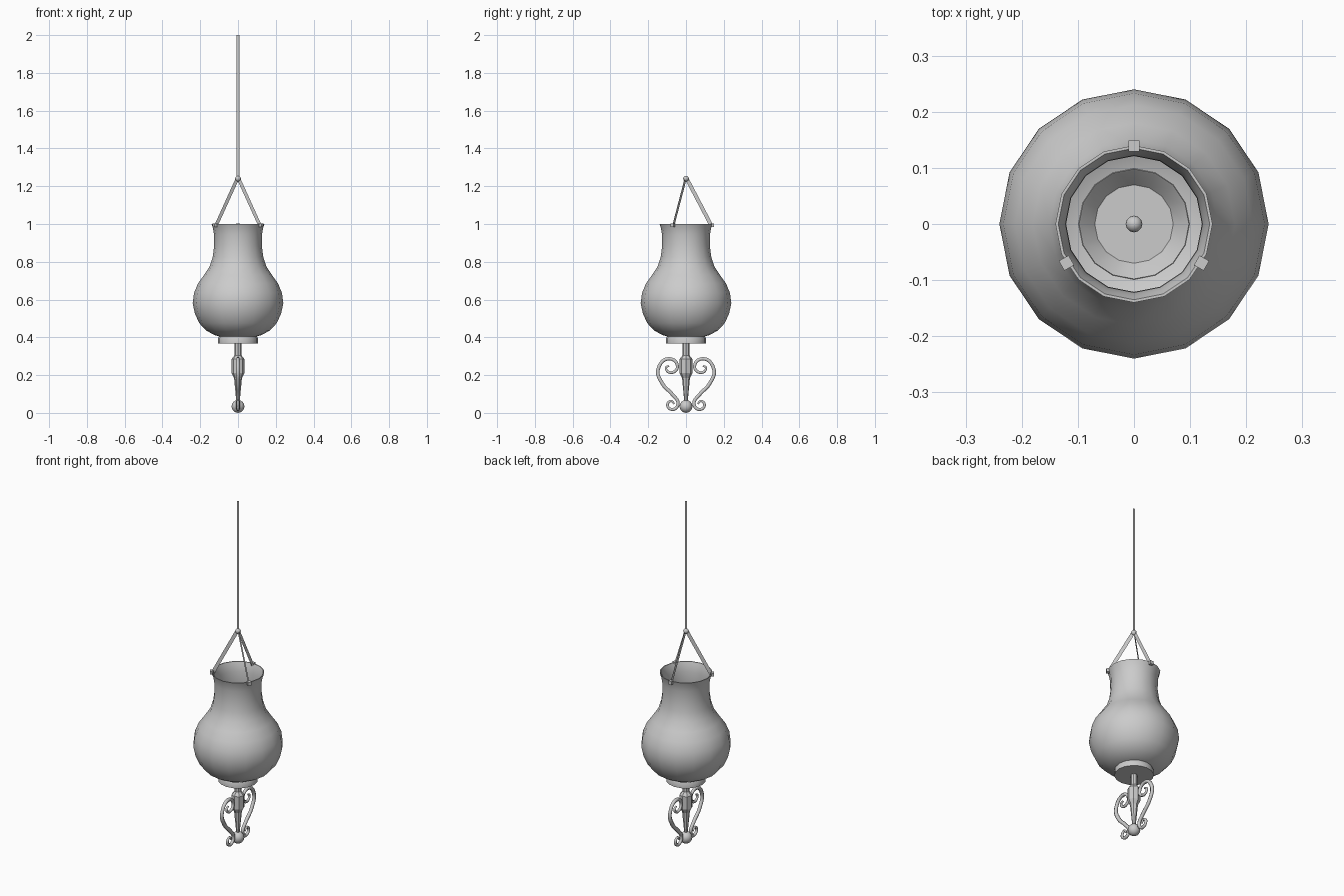
import bpy, bmesh, math
from mathutils import Matrix, Vector

cube = bpy.data.objects.get("Cube")
if cube:
    bpy.data.objects.remove(cube, do_unlink=True)

GREY = (0.6, 0.6, 0.6, 1)
grey = bpy.data.materials.new("plain_grey")
grey.use_nodes = True
grey.diffuse_color = GREY
grey.node_tree.nodes["Principled BSDF"].inputs["Base Color"].default_value = GREY


def finish(name, bm, smooth=None):
    """Turn a bmesh into a named object, optionally smoothed below an angle."""
    mesh = bpy.data.meshes.new(name)
    bm.to_mesh(mesh)
    bm.free()
    mesh.materials.append(grey)
    obj = bpy.data.objects.new(name, mesh)
    bpy.context.collection.objects.link(obj)
    if smooth:
        bpy.ops.object.select_all(action="DESELECT")
        obj.select_set(True)
        bpy.context.view_layer.objects.active = obj
        bpy.ops.object.shade_smooth_by_angle(angle=math.radians(smooth))
    return obj


def lathe(name, profile, sides, smooth=None):
    """Spin a (radius, height) profile round z."""
    bm = bmesh.new()
    verts = [bm.verts.new((r, 0, z)) for r, z in profile]
    edges = [bm.edges.new(pair) for pair in zip(verts, verts[1:])]
    bmesh.ops.spin(bm, geom=verts + edges, cent=(0, 0, 0), axis=(0, 0, 1),
                   angle=math.tau, steps=sides, use_merge=True)
    bmesh.ops.remove_doubles(bm, verts=bm.verts, dist=0.0001)
    bmesh.ops.recalc_face_normals(bm, faces=bm.faces)
    return finish(name, bm, smooth)


def ball(name, radius, z):
    bm = bmesh.new()
    bmesh.ops.create_uvsphere(bm, u_segments=12, v_segments=8, radius=radius,
                              matrix=Matrix.Translation((0, 0, z)))
    return finish(name, bm, 50)


def ribbon(name, start, end, width, across, turn=0):
    """Flat strip between two points, widened along one direction."""
    bm = bmesh.new()
    side = Vector(across).normalized() * width / 2
    a, b = Vector(start), Vector(end)
    bm.faces.new([bm.verts.new(p) for p in (a - side, a + side, b + side, b - side)])
    bm.transform(Matrix.Rotation(turn, 4, "Z"))
    return finish(name, bm)


# Glass shade: outer wall, flared rim, then a thin inner wall
outer = [(0.1, 0.405), (0.125, 0.412), (0.17, 0.437), (0.205, 0.475), (0.228, 0.525),
         (0.24, 0.58), (0.233, 0.635), (0.212, 0.685), (0.18, 0.73), (0.15, 0.775),
         (0.134, 0.825), (0.126, 0.885), (0.127, 0.945), (0.133, 0.98), (0.14, 1.0)]
inner = [(r - 0.005, z) for r, z in reversed(outer)]
lathe("glass_shade", outer + inner, 16, 50)

# Holder cup under the shade, with a sunken floor
lathe("holder_cup", [(0, 0.368), (0.105, 0.368), (0.105, 0.395), (0.098, 0.408),
                     (0.094, 0.404), (0.07, 0.376), (0, 0.376)], 16, 30)

# Stem with a faceted swelling
lathe("stem", [(0, 0.37), (0.018, 0.37), (0.018, 0.305), (0.034, 0.285), (0.034, 0.21),
               (0.021, 0.185), (0.009, 0.06), (0, 0.06)], 8)
ball("bottom_finial", 0.034, 0.034)

# Wrought scrolls, one each side
path = [(0.09, 0.25), (0.106, 0.238), (0.08, 0.213), (0.045, 0.245), (0.09, 0.287),
        (0.148, 0.23), (0.125, 0.155), (0.07, 0.095), (0.042, 0.05), (0.068, 0.018),
        (0.098, 0.04), (0.08, 0.063), (0.062, 0.047)]
for name, sign in (("back_scroll", 1), ("front_scroll", -1)):
    curve = bpy.data.curves.new(name, "CURVE")
    curve.dimensions = "3D"
    curve.bevel_depth = 0.011
    curve.bevel_resolution = 1
    curve.resolution_u = 5
    curve.use_fill_caps = True
    curve.materials.append(grey)
    spline = curve.splines.new("BEZIER")
    spline.bezier_points.add(len(path) - 1)
    for i, (point, (y, z)) in enumerate(zip(spline.bezier_points, path)):
        point.co = (0, sign * y, z)
        point.handle_left_type = point.handle_right_type = "AUTO"
        point.radius = 0.5 + 0.5 * math.sin(math.pi * i / (len(path) - 1))
    scroll = bpy.data.objects.new(name, curve)
    bpy.context.collection.objects.link(scroll)

# Three hangers with clips on the rim
for i, place in enumerate(("back", "right", "left")):
    turn = math.radians(90 + 120 * i)
    ribbon(place + "_hanger", (0.004, 0, 1.24), (0.135, 0, 0.99), 0.02, (0.25, 0, 0.131), turn)
    bm = bmesh.new()
    bmesh.ops.create_cube(bm, size=0.02, matrix=Matrix.Rotation(turn, 4, "Z")
                          @ Matrix.Translation((0.139, 0, 0.993)))
    finish(place + "_rim_clip", bm)

# Knot and hanging strip
ball("hanger_knot", 0.015, 1.24)
ribbon("hanging_strip", (0, 0, 1.24), (0, 0, 2), 0.016, (1, 0, 0))
